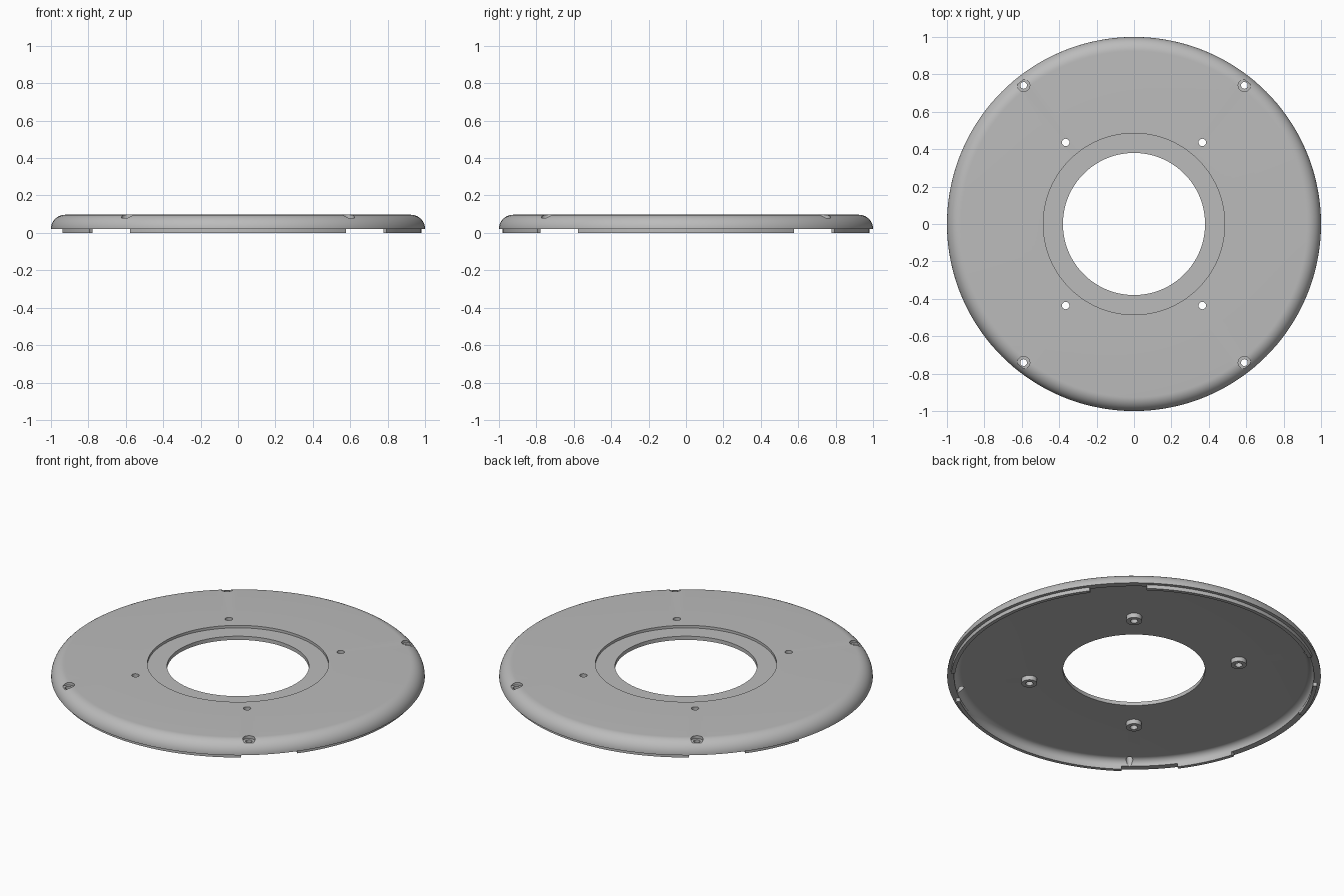
import bpy, bmesh
from math import radians, sin, cos, pi, tau

cube = bpy.data.objects.get("Cube")
if cube:
    bpy.data.objects.remove(cube, do_unlink=True)

grey = bpy.data.materials.new("plain_grey")
grey.use_nodes = True
grey.diffuse_color = (0.5, 0.5, 0.5, 1)
grey.node_tree.nodes["Principled BSDF"].inputs["Base Color"].default_value = (0.5, 0.5, 0.5, 1)


def lathe(name, profile, segments, start=0, end=360, at=(0, 0, 0)):
    """Sweep a closed (radius, height) profile around z, capping partial sweeps."""
    bm = bmesh.new()
    full = end - start == 360
    rings = []
    for i in range(segments + (not full)):
        a = radians(start + (end - start) * i / segments)
        rings.append([bm.verts.new((r * cos(a), r * sin(a), z)) for r, z in profile])
    n = len(profile)
    for i in range(segments):
        a, b = rings[i], rings[(i + 1) % len(rings)]
        for j in range(n):
            k = (j + 1) % n
            bm.faces.new((a[j], b[j], b[k], a[k]))
    if not full:
        bm.faces.new(rings[0])
        bm.faces.new(rings[-1])
    bmesh.ops.recalc_face_normals(bm, faces=bm.faces)
    return make(name, bm, at)


def make(name, bm, at=(0, 0, 0)):
    mesh = bpy.data.meshes.new(name)
    bm.to_mesh(mesh)
    bm.free()
    mesh.materials.append(grey)
    ob = bpy.data.objects.new(name, mesh)
    ob.location = at
    bpy.context.collection.objects.link(ob)
    return ob


def activate(ob):
    bpy.ops.object.select_all(action="DESELECT")
    ob.select_set(True)
    bpy.context.view_layer.objects.active = ob


def drill(target, x, y, radius, z0, z1):
    """Cut a vertical round hole through the target."""
    bm = bmesh.new()
    bmesh.ops.create_cone(bm, cap_ends=True, segments=32, radius1=radius,
                          radius2=radius, depth=z1 - z0)
    cutter = make("hole_cutter", bm, (x, y, (z0 + z1) / 2))
    cutter.hide_render = True
    mod = target.modifiers.new("hole", "BOOLEAN")
    mod.operation = "DIFFERENCE"
    mod.solver = "EXACT"
    mod.object = cutter
    activate(target)
    bpy.ops.object.modifier_apply(modifier=mod.name)
    bpy.data.objects.remove(cutter, do_unlink=True)


def fillet(radius, steps=12):
    return [(0.925 + radius * cos(pi / 2 * i / steps),
             0.022 + radius * sin(pi / 2 * i / steps)) for i in range(steps + 1)]


# Dished cover plate with rounded rim, centre opening and shallow top recess
BASE, FLOOR = 0.022, 0.06
profile = fillet(0.075)
profile += [(0.485, 0.097), (0.485, 0.082), (0.38, 0.082), (0.38, FLOOR)]
profile += fillet(0.038)[::-1]
plate = lathe("cover_plate", profile, 144)

corners = [(sx, sy) for sx in (-1, 1) for sy in (-1, 1)]
parts = [plate]
for sx, sy in corners:
    # Rim screw holes with counterbores
    drill(plate, sx * 0.59, sy * 0.741, 0.033, 0.08, 0.2)
    drill(plate, sx * 0.59, sy * 0.741, 0.018, -0.1, 0.2)
    # Inner mounting holes and their bosses underneath
    x, y = sx * 0.365, sy * 0.436
    drill(plate, x, y, 0.02, -0.1, 0.2)
    tube = [(0.02, 0.033), (0.042, 0.033), (0.042, FLOOR), (0.02, FLOOR)]
    parts.append(lathe("mounting_boss", tube, 32, at=(x, y, 0)))

# Interrupted locating lip under the rim
lip = [(0.96, 0), (0.981, 0), (0.981, BASE), (0.96, BASE)]
for start, end in ((-36, 36), (54, 126), (144, 163), (197, 216), (234, 306)):
    parts.append(lathe("locating_lip", lip, round((end - start) / 2.5), start, end))

for ob in parts:
    activate(ob)
    bpy.ops.object.shade_smooth_by_angle(angle=radians(30))
